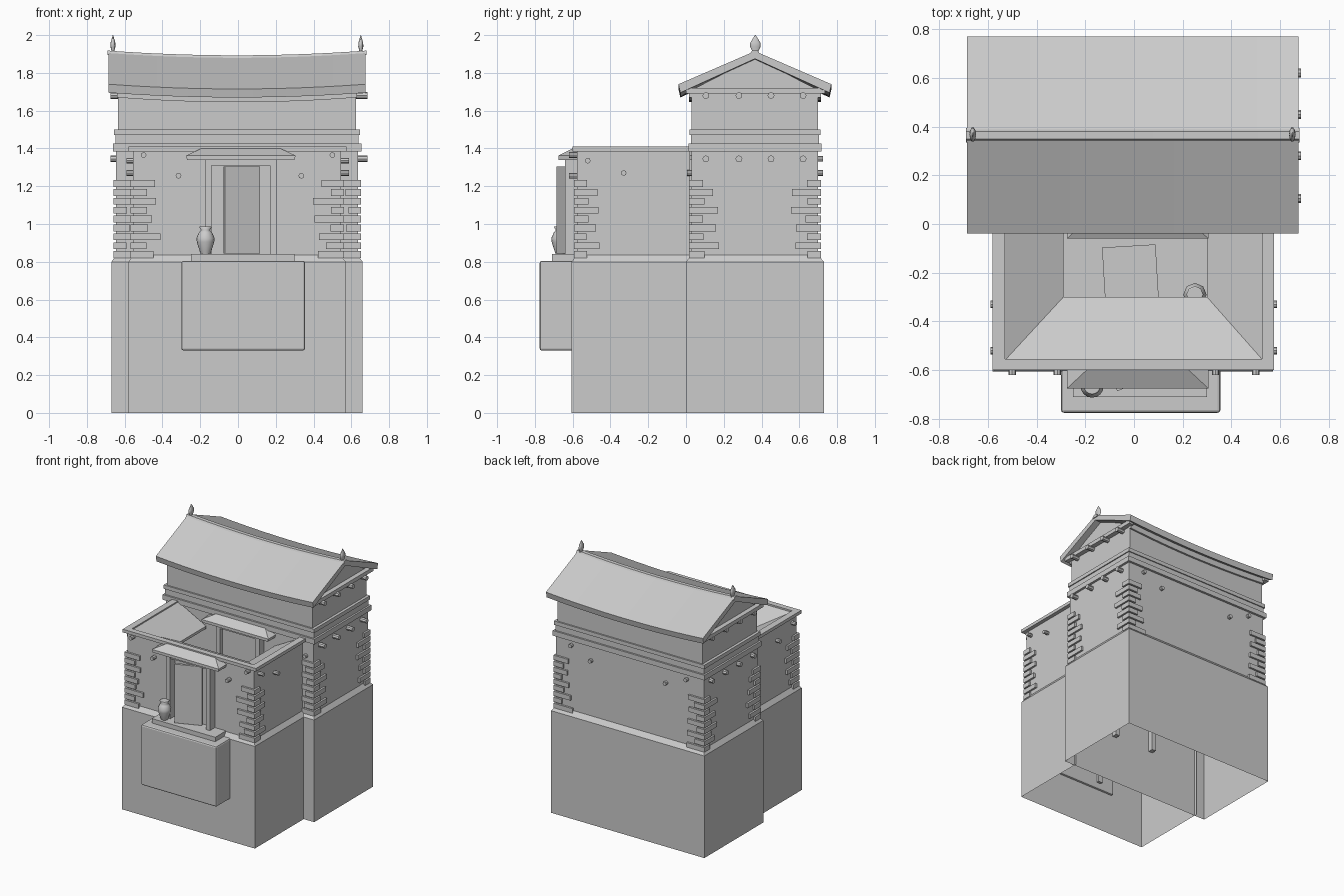
import bpy, bmesh, math, random
from mathutils import Matrix

if "Cube" in bpy.data.objects:
    bpy.data.objects.remove(bpy.data.objects["Cube"])
random.seed(4)


def finish(name, bm, smooth=False):
    bmesh.ops.recalc_face_normals(bm, faces=bm.faces)
    me = bpy.data.meshes.new(name)
    bm.to_mesh(me)
    bm.free()
    for p in me.polygons:
        p.use_smooth = smooth
    ob = bpy.data.objects.new(name, me)
    bpy.context.collection.objects.link(ob)
    return ob


def add_box(bm, x0, x1, y0, y1, z0, z1):
    m = Matrix.Translation(((x0 + x1) / 2, (y0 + y1) / 2, (z0 + z1) / 2)) @ \
        Matrix.Diagonal((x1 - x0, y1 - y0, z1 - z0, 1))
    bmesh.ops.create_cube(bm, size=1, matrix=m)


def box(name, *b, bevel=0):
    bm = bmesh.new()
    add_box(bm, *b)
    ob = finish(name, bm)
    if bevel:
        mod = ob.modifiers.new("bevel", 'BEVEL')
        mod.width, mod.segments = bevel, 2
    return ob


def skin(name, rings, closed=True, caps=False):
    """Bridge a list of equally long point rings."""
    bm = bmesh.new()
    vs = [[bm.verts.new(p) for p in r] for r in rings]
    n = len(rings[0])
    for a, b in zip(vs, vs[1:]):
        for i in range(n if closed else n - 1):
            j = (i + 1) % n
            bm.faces.new((a[i], a[j], b[j], b[i]))
    if caps:
        bm.faces.new(vs[0])
        bm.faces.new(vs[-1])
    return finish(name, bm)


def rect(x0, x1, y0, y1, z):
    return [(x0, y0, z), (x1, y0, z), (x1, y1, z), (x0, y1, z)]


def ushape(x0, x1, y0, z, back=0.02):
    return [(x0, back, z), (x0, y0, z), (x1, y0, z), (x1, back, z)]


def sagged(name, x0, x1, profile, n=16, sag=0.025):
    """Sweep a (y, z) profile along x, dipping the high points in the middle."""
    rings = []
    for i in range(n + 1):
        t = i / n
        d = sag * (1 - (2 * t - 1) ** 2)
        rings.append([(x0 + (x1 - x0) * t, y, z - (d if z > 1.6 else 0)) for y, z in profile])
    return skin(name, rings, caps=True)


def lathe(name, profile, loc, seg=14, sx=1):
    rings = [[(loc[0] + sx * r * math.cos(2 * math.pi * k / seg),
               loc[1] + r * math.sin(2 * math.pi * k / seg), loc[2] + z)
              for k in range(seg)] for r, z in profile]
    ob = skin(name, rings, caps=True)
    for p in ob.data.polygons:
        p.use_smooth = len(p.vertices) == 4
    return ob


# Tower base, ledge and lower wall (open underneath)
skin("tower_lower", [rect(-.67, .66, 0, .73, 0), rect(-.67, .66, 0, .73, .8),
                     rect(-.645, .635, .03, .70, .835), rect(-.645, .635, .03, .70, 1.39)])
# Upper storey with gable ends
sagged("tower_upper", -.635, .625, [(.03, 1.39), (.70, 1.39), (.70, 1.71), (.365, 1.88), (.03, 1.71)])
# String courses
for i, (o, z0, z1) in enumerate([(.018, 1.385, 1.425), (.004, 1.425, 1.47), (.012, 1.47, 1.5)]):
    box(f"tower_band_{i}", -.645 - o, .635 + o, .03 - o, .70 + o, z0, z1)
# Sagging eave boards and end cornices
for nm, y0, y1 in (("front", .015, .035), ("back", .695, .715)):
    sagged(f"eave_board_{nm}", -.64, .63, [(y0, 1.67), (y1, 1.67), (y1, 1.72), (y0, 1.72)])
for nm, x0, x1 in (("left", -.672, -.63), ("right", .62, .662)):
    box(f"gable_cornice_{nm}", x0, x1, 0, .735, 1.69, 1.72)

# Main roof slab, ridge and finials
sagged("main_roof", -.685, .675, [(-.04, 1.74), (.365, 1.915), (.77, 1.74), (.76, 1.695),
                                  (.365, 1.875), (-.03, 1.695)])
sagged("roof_ridge", -.69, .68, [(.335, 1.895), (.35, 1.918), (.38, 1.918), (.395, 1.895)])
for x in (-.662, .65):
    lathe("roof_finial", [(.02, -.01), (.018, .012), (.03, .035), (.028, .055), (.012, .08), (.002, .095)],
          (x, .367, 1.905), 10, .45)

# Courtyard: outer wall, coping line, inward roof, eave lip and inner wall
skin("court_walls", [ushape(-.58, .57, -.605, 0), ushape(-.58, .57, -.605, .8),
                     ushape(-.555, .545, -.578, .835), ushape(-.555, .545, -.578, 1.39),
                     ushape(-.53, .53, -.56, 1.40), ushape(-.29, .30, -.30, 1.275),
                     ushape(-.29, .30, -.30, 1.255), ushape(-.49, .49, -.51, 1.34),
                     ushape(-.49, .49, -.51, .83)], closed=False)
bm = bmesh.new()
add_box(bm, -.58, .575, -.60, -.555, 1.385, 1.41)
add_box(bm, -.58, -.53, -.555, .03, 1.385, 1.41)
add_box(bm, .525, .575, -.555, .03, 1.385, 1.41)
finish("court_coping", bm)
box("court_floor", -.55, .54, -.57, .03, .815, .83)
slab = box("court_hatch", -.11, .11, -.11, .11, 0, .02)
slab.location, slab.rotation_euler = (-.015, -.2, .83), (0, 0, .06)

# Corner stones, alternating long and short
def quoins(name, cx, cy, ix, iy):
    bm = bmesh.new()
    for k in range(9):
        z = .82 + k * .047
        lo, sh = random.uniform(.1, .15), random.uniform(.05, .08)
        a, b = (lo, sh) if k % 2 == 0 else (sh, lo)
        xs = sorted((cx - ix * .015, cx + ix * a))
        ys = sorted((cy - iy * .015, cy + iy * b))
        add_box(bm, *xs, *ys, z, z + .036)
    finish(name, bm)


for cx, ix in ((-.645, 1), (.635, -1)):
    quoins("tower_quoins_front", cx, .03, ix, 1)
    quoins("tower_quoins_back", cx, .70, ix, -1)
quoins("court_quoins_left", -.555, -.578, 1, 1)
quoins("court_quoins_right", .545, -.578, -1, 1)

# Projecting round beam ends
bm = bmesh.new()


def peg(x, y, z, axis, depth=.1, r=.018):
    rot = Matrix.Rotation(math.pi / 2, 4, 'Y' if axis == 'x' else 'X')
    bmesh.ops.create_cone(bm, cap_ends=True, segments=8, radius1=r, radius2=r, depth=depth,
                          matrix=Matrix.Translation((x, y, z)) @ rot)


for y in (.105, .28, .45, .62):
    for z in (1.345, 1.68):
        peg(.635, y, z, 'x')
        peg(-.63, y, z, 'x', .09)
for x, z in ((.33, 1.27), (-.32, 1.27), (-.5, 1.345), (.5, 1.345)):
    peg(x, .69, z, 'y', .07, .015)
for x, z in ((-.5, 1.365), (-.315, 1.255), (.335, 1.255), (.5, 1.365)):
    peg(x, -.58, z, 'y', .08, .015)
for y, z in ((-.33, 1.27), (-.52, 1.335)):
    peg(.55, y, z, 'x', .075, .015)
    peg(-.56, y, z, 'x', .06, .015)
for x in (-.57, .57):
    peg(x, .03, 1.27, 'y', .05, .015)
finish("beam_ends", bm)

# Entrance block and step
box("entrance_block", -.30, .355, -.775, -.59, .33, .805, bevel=.012)
box("entrance_step", -.25, .30, -.71, -.56, .80, .84)

# Two hipped porches: street entrance and tower doorway
for nm, yf, yw in (("street", -.675, -.57), ("tower", -.06, .04)):
    skin(f"{nm}_porch_roof", [rect(-.27, .30, yf, yw, 1.34), rect(-.275, .305, yf, yw, 1.362),
                              rect(-.195, .225, yf + .075, yw, 1.40)], caps=True)
    bm = bmesh.new()
    for x0, x1 in ((-.175, -.14), (.17, .205)):
        add_box(bm, x0, x1, yf + .035, yw, .38, 1.35)
    add_box(bm, -.175, .205, yf + .04, yw, 1.31, 1.345)
    finish(f"{nm}_door_frame", bm)

# Street door standing ajar, tower door closed
door = box("street_door", -.10, .10, -.01, .01, .845, 1.305)
door.location, door.rotation_euler = (.02, -.64, 0), (0, 0, .38)
box("tower_door", -.14, .17, .01, .035, .83, 1.31)

# Jars
jar = [(.025, 0), (.032, .02), (.046, .065), (.048, .085), (.035, .115), (.024, .128), (.035, .145), (.03, .146)]
lathe("entrance_jar", jar, (-.172, -.665, .84), 16)
lathe("court_jar", jar, (.25, -.29, .83), 8)
